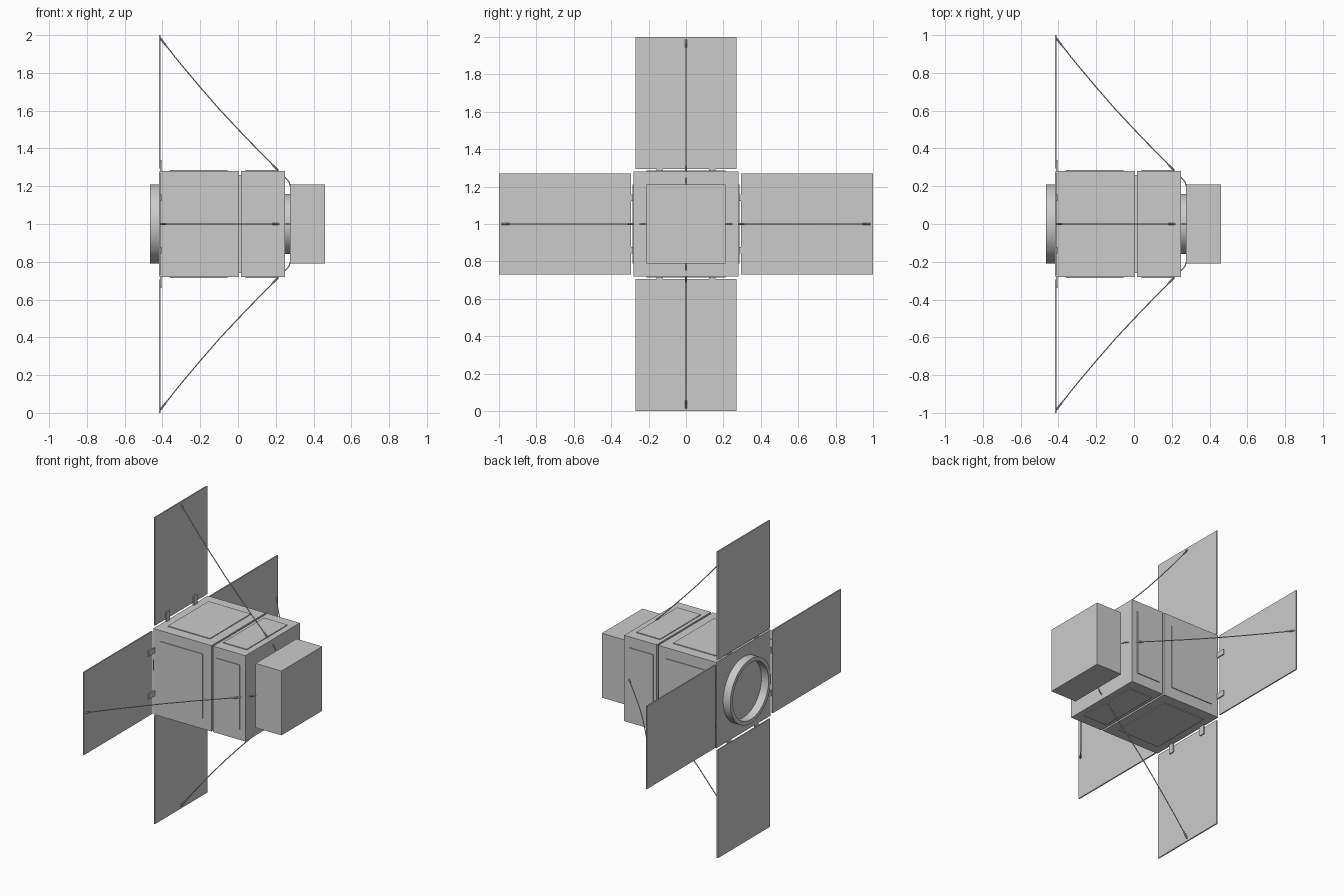
import bpy
import bmesh
from math import pi
from mathutils import Matrix, Vector

cube = bpy.data.objects.get("Cube")
if cube:
    bpy.data.objects.remove(cube, do_unlink=True)

grey = bpy.data.materials.new("satellite grey")
grey.use_nodes = True
COLOUR = (0.6, 0.6, 0.6, 1)
grey.diffuse_color = COLOUR
grey.node_tree.nodes["Principled BSDF"].inputs["Base Color"].default_value = COLOUR

CENTRE = Matrix.Translation((0, 0, 1))


def finish(name, bm, turn=0, smooth=False):
    """Turn the part about the long axis and lift it to the body centre."""
    bmesh.ops.recalc_face_normals(bm, faces=bm.faces)
    bm.transform(CENTRE @ Matrix.Rotation(turn, 4, "X"))
    mesh = bpy.data.meshes.new(name)
    bm.to_mesh(mesh)
    bm.free()
    mesh.materials.append(grey)
    obj = bpy.data.objects.new(name, mesh)
    bpy.context.collection.objects.link(obj)
    if smooth:
        bpy.ops.object.select_all(action="DESELECT")
        obj.select_set(True)
        bpy.context.view_layer.objects.active = obj
        bpy.ops.object.shade_smooth_by_angle()
    return obj


def box(name, xs, ys, zs, turn=0):
    bm = bmesh.new()
    bmesh.ops.create_cube(bm, size=1)
    for v in bm.verts:
        v.co = [lo + (c + 0.5) * (hi - lo) for c, (lo, hi) in zip(v.co, (xs, ys, zs))]
    return finish(name, bm, turn)


def lathe(name, profile, closed):
    """Spin (x, radius) points about the x axis."""
    bm = bmesh.new()
    verts = [bm.verts.new((x, 0, r)) for x, r in profile]
    pairs = list(zip(verts, verts[1:]))
    if closed:
        pairs.append((verts[-1], verts[0]))
    edges = [bm.edges.new(p) for p in pairs]
    bmesh.ops.spin(bm, geom=verts + edges, cent=(0, 0, 0), axis=(1, 0, 0),
                   angle=2 * pi, steps=64, use_merge=True)
    bmesh.ops.remove_doubles(bm, verts=bm.verts, dist=1e-5)
    return finish(name, bm, smooth=True)


def tube(name, path, radius, turn, sides=8):
    """Round rod through (x, z) points lying in the xz plane."""
    pts = [Vector((x, 0, z)) for x, z in path]
    bm = bmesh.new()
    rings = []
    for i, p in enumerate(pts):
        along = (pts[min(i + 1, len(pts) - 1)] - pts[max(i - 1, 0)]).normalized()
        side = Vector((0, 1, 0))
        up = along.cross(side)
        ring = []
        for k in range(sides):
            spoke = Matrix.Rotation(2 * pi * k / sides, 3, along) @ up
            ring.append(bm.verts.new(p + spoke * radius))
        rings.append(ring)
    for a, b in zip(rings, rings[1:]):
        for k in range(sides):
            j = (k + 1) % sides
            bm.faces.new((a[k], a[j], b[j], b[k]))
    bm.faces.new(rings[0])
    bm.faces.new(rings[-1])
    return finish(name, bm, turn, smooth=True)


def sq(h):
    return (-h, h)


# Body: two modules around a narrower core, and the front instrument box
box("rear_module", (-0.415, 0.004), sq(0.28), sq(0.28))
box("module_joint", (0.0, 0.02), sq(0.26), sq(0.26))
box("front_module", (0.016, 0.25), sq(0.28), sq(0.28))
box("instrument_box", (0.275, 0.461), sq(0.21), sq(0.21))
lathe("instrument_neck", [(0.24, 0), (0.24, 0.16), (0.28, 0.16), (0.28, 0)], False)

# Docking ring at the rear
lathe("docking_ring", [(-0.41, 0.21), (-0.467, 0.21), (-0.467, 0.185), (-0.41, 0.185)], True)

# Parts repeated on the four sides
ROD = [(-0.413, 0.985), (-0.31, 0.855), (-0.2, 0.724), (-0.1, 0.609), (0, 0.502),
       (0.1, 0.398), (0.21, 0.286), (0.25, 0.246), (0.268, 0.228), (0.278, 0.2)]
for i, side in enumerate(("top", "front", "bottom", "back")):
    turn = i * pi / 2
    box(side + "_solar_panel", (-0.419, -0.411), sq(0.27), (0.295, 1.0), turn)
    box(side + "_rear_cover", (-0.36, -0.055), sq(0.21), (0.275, 0.285), turn)
    box(side + "_front_cover", (0.04, 0.21), sq(0.21), (0.275, 0.285), turn)
    for label, y in (("a", -0.14), ("b", 0.14)):
        box(f"{side}_hinge_{label}", (-0.413, -0.404), (y - 0.018, y + 0.018),
            (0.275, 0.34), turn)
    tube(side + "_brace_rod", ROD, 0.003, turn)
    tube(side + "_brace_end", [(-0.412, 0.984), (-0.382, 0.946)], 0.005, turn)
    tube(side + "_brace_foot", [(0.185, 0.311), (0.212, 0.284)], 0.005, turn)
